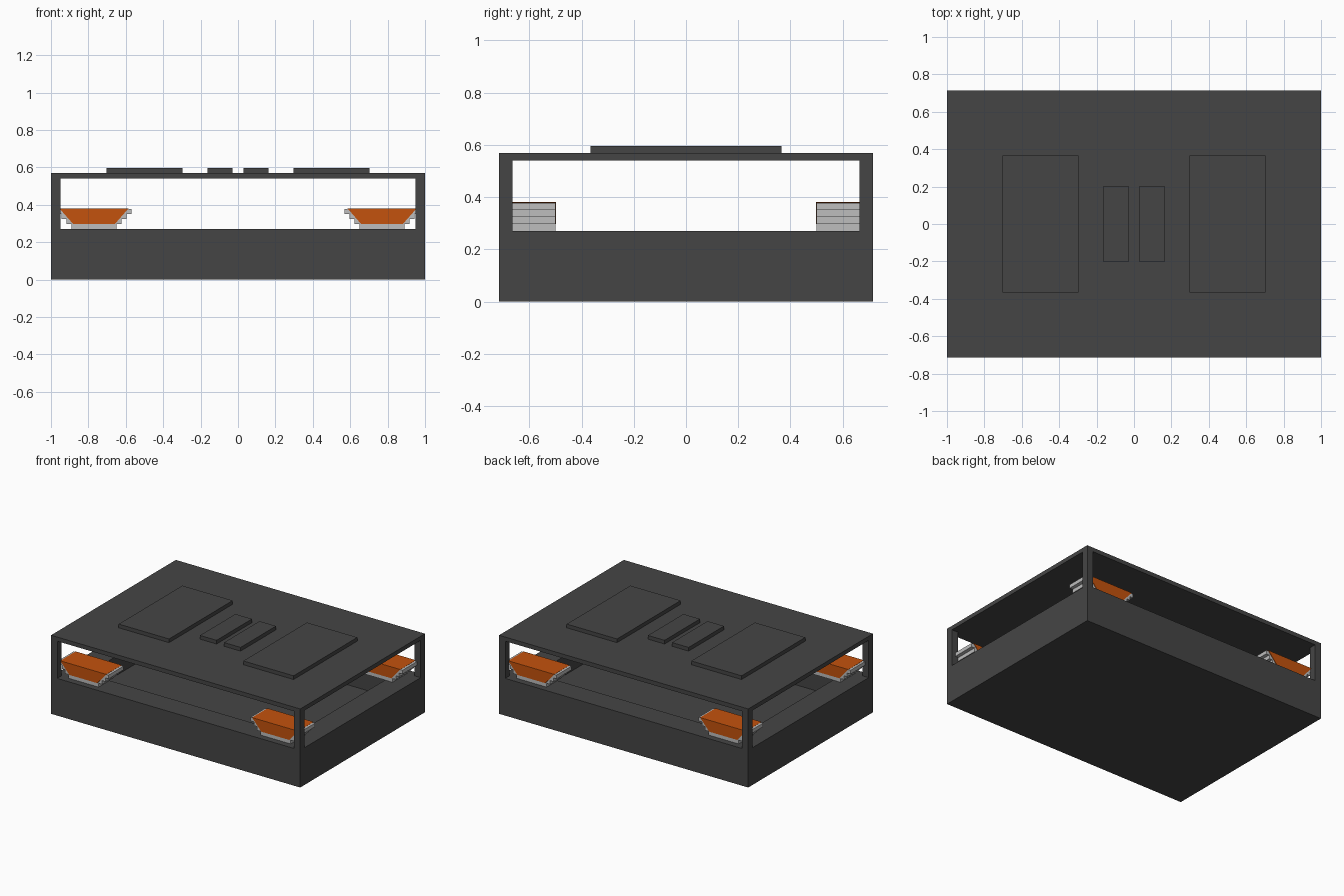
import bpy, bmesh

cube = bpy.data.objects.get("Cube")
if cube:
    bpy.data.objects.remove(cube, do_unlink=True)


def material(name, rgb):
    m = bpy.data.materials.new(name)
    m.use_nodes = True
    m.diffuse_color = (*rgb, 1)
    m.node_tree.nodes["Principled BSDF"].inputs["Base Color"].default_value = (*rgb, 1)
    return m


CHARCOAL = material("charcoal", (0.06, 0.06, 0.06))
ORANGE = material("burnt orange", (0.55, 0.085, 0.004))
SILVER = material("light grey", (0.51, 0.51, 0.51))


def finish(name, bm, mat):
    bmesh.ops.recalc_face_normals(bm, faces=bm.faces)
    mesh = bpy.data.meshes.new(name)
    bm.to_mesh(mesh)
    bm.free()
    mesh.materials.append(mat)
    ob = bpy.data.objects.new(name, mesh)
    bpy.context.collection.objects.link(ob)
    return ob


def prism(name, profile, y0, y1, mat):
    """Extrude an x-z profile from y0 to y1."""
    bm = bmesh.new()
    face = bm.faces.new([bm.verts.new((x, y0, z)) for x, z in profile])
    ext = bmesh.ops.extrude_face_region(bm, geom=[face])
    for v in ext["geom"]:
        if isinstance(v, bmesh.types.BMVert):
            v.co.y = y1
    return finish(name, bm, mat)


def box(name, x0, x1, y0, y1, z0, z1, mat=CHARCOAL):
    return prism(name, [(x0, z0), (x1, z0), (x1, z1), (x0, z1)], y0, y1, mat)


W, D = 1.0, 0.715             # half width and half depth
BASE, LID, TOP = 0.27, 0.54, 0.57
POST = 0.05

# Base block with a rectangular well sunk into its top
bm = bmesh.new()
bmesh.ops.create_cube(bm, size=1)
for v in bm.verts:
    v.co.x *= 2 * W
    v.co.y *= 2 * D
    v.co.z = BASE if v.co.z > 0 else 0
top = max(bm.faces, key=lambda f: f.calc_center_median().z)
bmesh.ops.inset_region(bm, faces=[top], thickness=0.24)
well = bmesh.ops.extrude_face_region(bm, geom=[top])
for v in well["geom"]:
    if isinstance(v, bmesh.types.BMVert):
        v.co.z -= 0.14
if top.is_valid:
    bm.faces.remove(top)
finish("base", bm, CHARCOAL)

# Lid and its raised panels
box("lid", -W, W, -D, D, LID, TOP)
for side, s in (("left", 1), ("right", -1)):
    box(side + "_large_panel", s * 0.298, s * 0.702, -0.365, 0.365, TOP, 0.597)
    box(side + "_small_panel", s * 0.03, s * 0.163, -0.203, 0.203, TOP, 0.597)

# Stepped trays with orange filling, and posts, at the four corners
CX, STEP = 0.77, 0.027
half_widths = (0.12, 0.148, 0.174, 0.2)
for end, e in (("front", -1), ("back", 1)):
    for side, s in (("left", 1), ("right", -1)):
        tag = f"{end}_{side}_"
        box(tag + "post", s * (W - POST), s * W, e * (D - POST), e * D, BASE, LID)

        # Stair outline mirrored about the tray centre
        outline = []
        for i, h in enumerate(half_widths):
            z = BASE + i * STEP
            outline += [(h, z), (h, z + STEP)]
        outline += [(-x, z) for x, z in reversed(outline)]
        prism(tag + "stepped_tray", [(s * (CX + x), z) for x, z in outline],
              e * 0.5, e * 0.67, SILVER)

        fill = [(-0.112, 0.298), (0.112, 0.298), (0.185, 0.381), (-0.185, 0.381)]
        prism(tag + "tray_filling", [(s * (CX + x), z) for x, z in fill],
              e * 0.497, e * 0.674, ORANGE)
